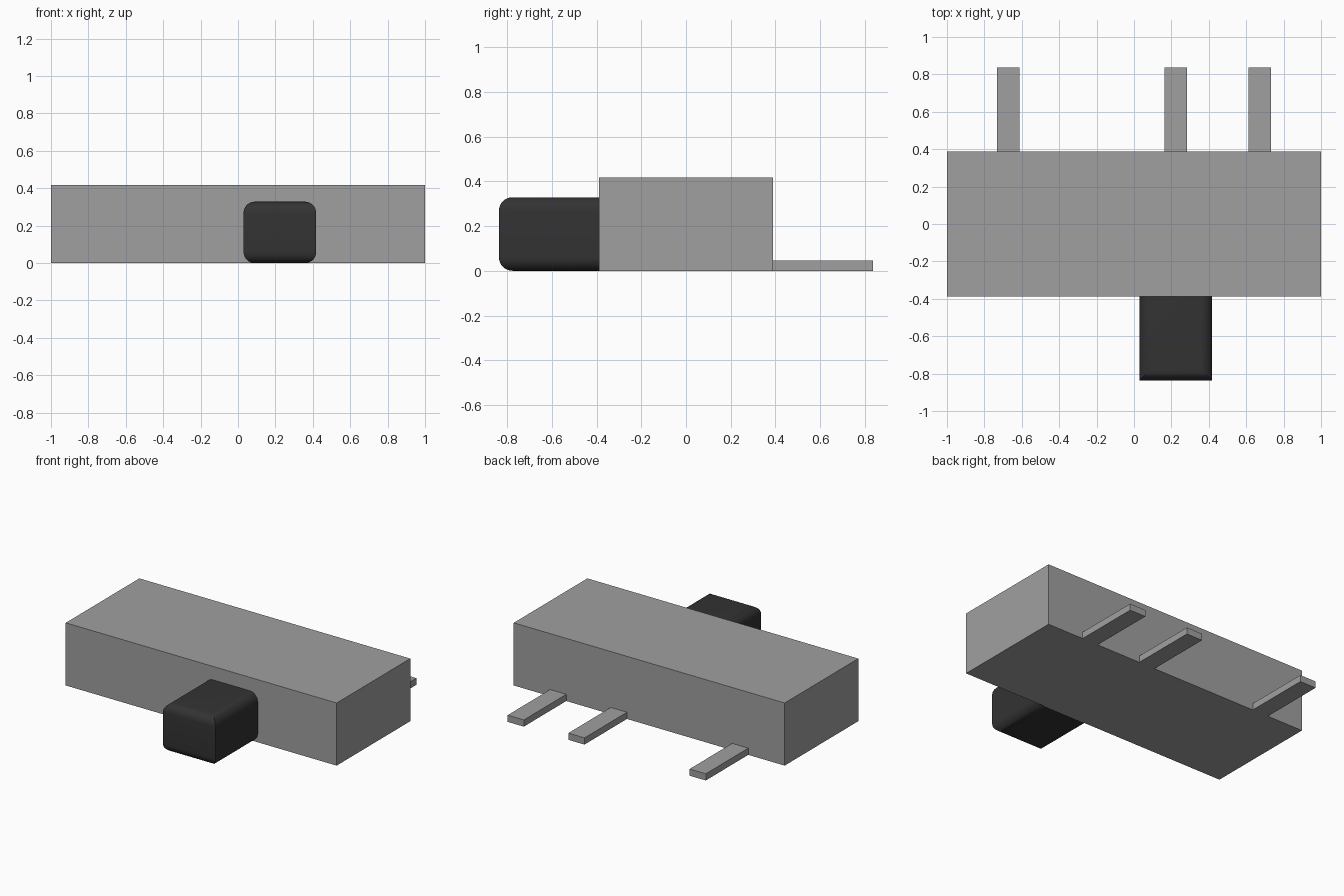
import bpy
import bmesh
from mathutils import Vector

if "Cube" in bpy.data.objects:
    bpy.data.objects.remove(bpy.data.objects["Cube"])

UNIT = 2 / 6.7  # scale from millimetres to scene units


def make_material(name, value):
    mat = bpy.data.materials.new(name)
    mat.use_nodes = True
    colour = (value, value, value, 1)
    mat.diffuse_color = colour
    mat.node_tree.nodes["Principled BSDF"].inputs["Base Color"].default_value = colour
    return mat


grey = make_material("metal_grey", 0.35)
black = make_material("dark_plastic", 0.033)


def make_box(name, x, y, width, depth, height, mat, rounding=0):
    """Box standing on the ground; rounding softens the top and bottom rims except at the back."""
    bm = bmesh.new()
    bmesh.ops.create_cube(bm, size=1)
    for v in bm.verts:
        v.co = Vector((v.co.x * width + x, v.co.y * depth + y,
                       (v.co.z + 0.5) * height)) * UNIT
    if rounding:
        back = max(v.co.y for v in bm.verts)
        rims = [e for e in bm.edges
                if abs(e.verts[0].co.z - e.verts[1].co.z) < 1e-4
                and min(v.co.y for v in e.verts) < back - 1e-4]
        bmesh.ops.bevel(bm, geom=rims, offset=rounding * UNIT, offset_type='OFFSET',
                        segments=8, profile=0.5, affect='EDGES')
    mesh = bpy.data.meshes.new(name)
    bm.to_mesh(mesh)
    bm.free()
    mesh.materials.append(mat)
    obj = bpy.data.objects.new(name, mesh)
    bpy.context.collection.objects.link(obj)
    return obj


# Housing
make_box("housing", 0, 0, 6.7, 2.6, 1.4, grey)

# Slider knob, rounded at the front
knob = make_box("slider_knob", 0.75, -2.05, 1.3, 1.5, 1.1, black, rounding=0.2)
bpy.context.view_layer.objects.active = knob
knob.select_set(True)
bpy.ops.object.shade_smooth_by_angle(angle=0.6)

# Three flat contact pins at the back
for label, x in (("right", -2.25), ("middle", 0.75), ("left", 2.25)):
    make_box(f"contact_pin_{label}", x, 2.05, 0.4, 1.5, 0.15, grey)
